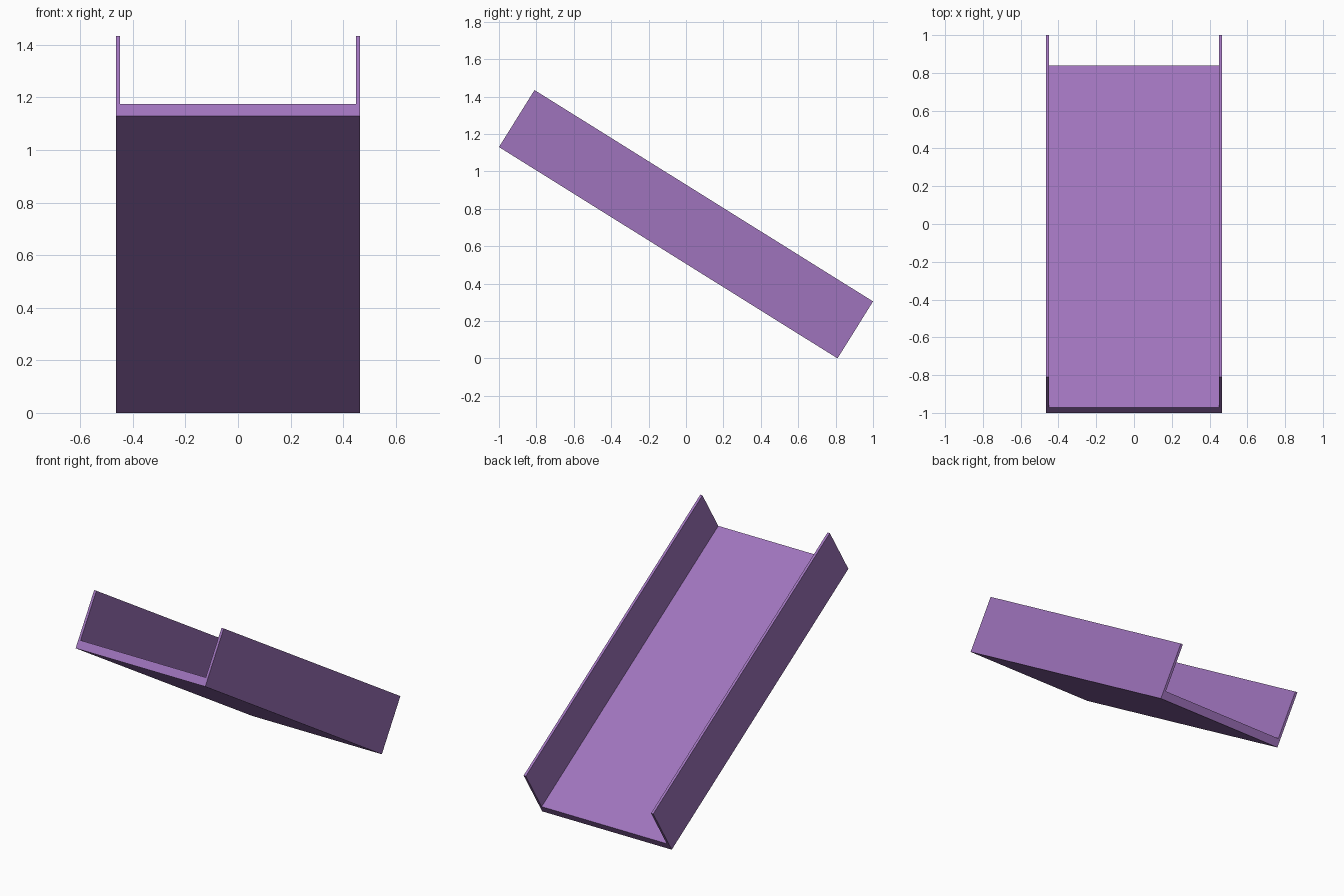
import bpy, bmesh
from mathutils import Vector

if "Cube" in bpy.data.objects:
    bpy.data.objects.remove(bpy.data.objects["Cube"])

# Flat purple for the whole channel
mat = bpy.data.materials.new("purple")
mat.diffuse_color = (0.347, 0.174, 0.503, 1)
mat.use_nodes = True
mat.node_tree.nodes["Principled BSDF"].inputs["Base Color"].default_value = mat.diffuse_color

W, T = 0.465, 0.016          # half width, side wall thickness
H, F = 0.359, 0.053          # wall height, floor thickness
start = Vector((0, -1.0, 1.13))            # lower corner of the raised front end
run = Vector((0, 1.81, -1.13))             # slope of the channel
up = Vector((0, 1.13, 1.81)).normalized()  # square to the slope

# U-shaped cross-section (across, up), swept down the slope
half = [(W, 0), (W, H), (W - T, H), (W - T, F)]
profile = half + [(-x, h) for x, h in reversed(half)]

bm = bmesh.new()
section = bm.faces.new([bm.verts.new(start + Vector((x, 0, 0)) + up * h) for x, h in profile])
ext = bmesh.ops.extrude_face_region(bm, geom=[section], use_keep_orig=True)
bmesh.ops.translate(bm, vec=run, verts=[g for g in ext["geom"] if isinstance(g, bmesh.types.BMVert)])
bmesh.ops.recalc_face_normals(bm, faces=bm.faces[:])

mesh = bpy.data.meshes.new("sloped_channel")
bm.to_mesh(mesh)
bm.free()
mesh.materials.append(mat)
bpy.context.collection.objects.link(bpy.data.objects.new("sloped_channel", mesh))
